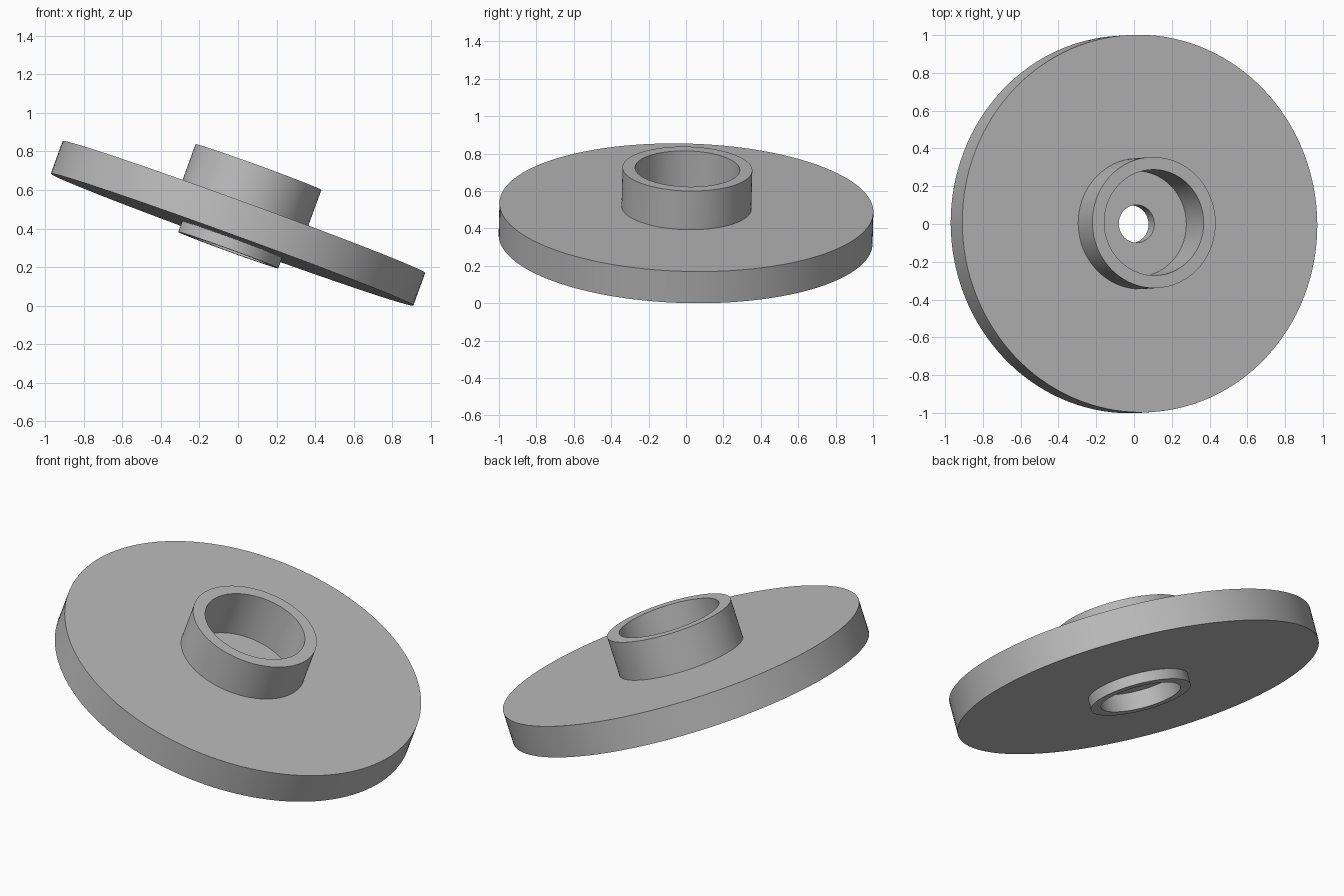
import bpy, bmesh, math
from mathutils import Vector

cube = bpy.data.objects.get("Cube")
if cube:
    bpy.data.objects.remove(cube, do_unlink=True)

SEGMENTS = 128
AXIS = Vector((0.342, 0.025, 0.94)).normalized()

# One flat grey material
grey = bpy.data.materials.new("plain_grey")
grey.use_nodes = True
colour = (0.5, 0.5, 0.5, 1)
grey.diffuse_color = colour
grey.node_tree.nodes["Principled BSDF"].inputs["Base Color"].default_value = colour

# Half section as (radius, height), closed around the wheel axis
profile = [
    (0.10, 0.04), (0.28, 0.04),      # upper bore floor
    (0.28, 0.31), (0.347, 0.31),     # upper collar rim
    (0.347, 0.09), (1.0, 0.09),      # disc top
    (1.0, -0.09), (0.276, -0.09),    # disc rim and underside
    (0.276, -0.148), (0.22, -0.148), # lower collar rim
    (0.22, -0.05), (0.10, -0.05),    # lower recess and through hole
]


def lathe(name, section):
    """Revolve a closed section around z."""
    bm = bmesh.new()
    verts = [bm.verts.new((r, 0, z)) for r, z in section]
    edges = [bm.edges.new((a, b)) for a, b in zip(verts, verts[1:] + verts[:1])]
    bmesh.ops.spin(bm, geom=verts + edges, cent=(0, 0, 0), axis=(0, 0, 1),
                   angle=math.tau, steps=SEGMENTS)
    bmesh.ops.remove_doubles(bm, verts=bm.verts, dist=0.0001)
    bmesh.ops.recalc_face_normals(bm, faces=bm.faces)
    mesh = bpy.data.meshes.new(name)
    bm.to_mesh(mesh)
    bm.free()
    obj = bpy.data.objects.new(name, mesh)
    bpy.context.collection.objects.link(obj)
    return obj


# Flanged disc with its two collars, tilted on its axis
disc = lathe("collared_disc", profile)
disc.data.materials.append(grey)
disc.rotation_mode = 'QUATERNION'
disc.rotation_quaternion = Vector((0, 0, 1)).rotation_difference(AXIS)
disc.location.z = math.sqrt(1 - AXIS.z ** 2) + 0.09 * AXIS.z

# Smooth walls, crisp rims
bpy.ops.object.select_all(action='DESELECT')
disc.select_set(True)
bpy.context.view_layer.objects.active = disc
bpy.ops.object.shade_smooth_by_angle(angle=math.radians(30))
